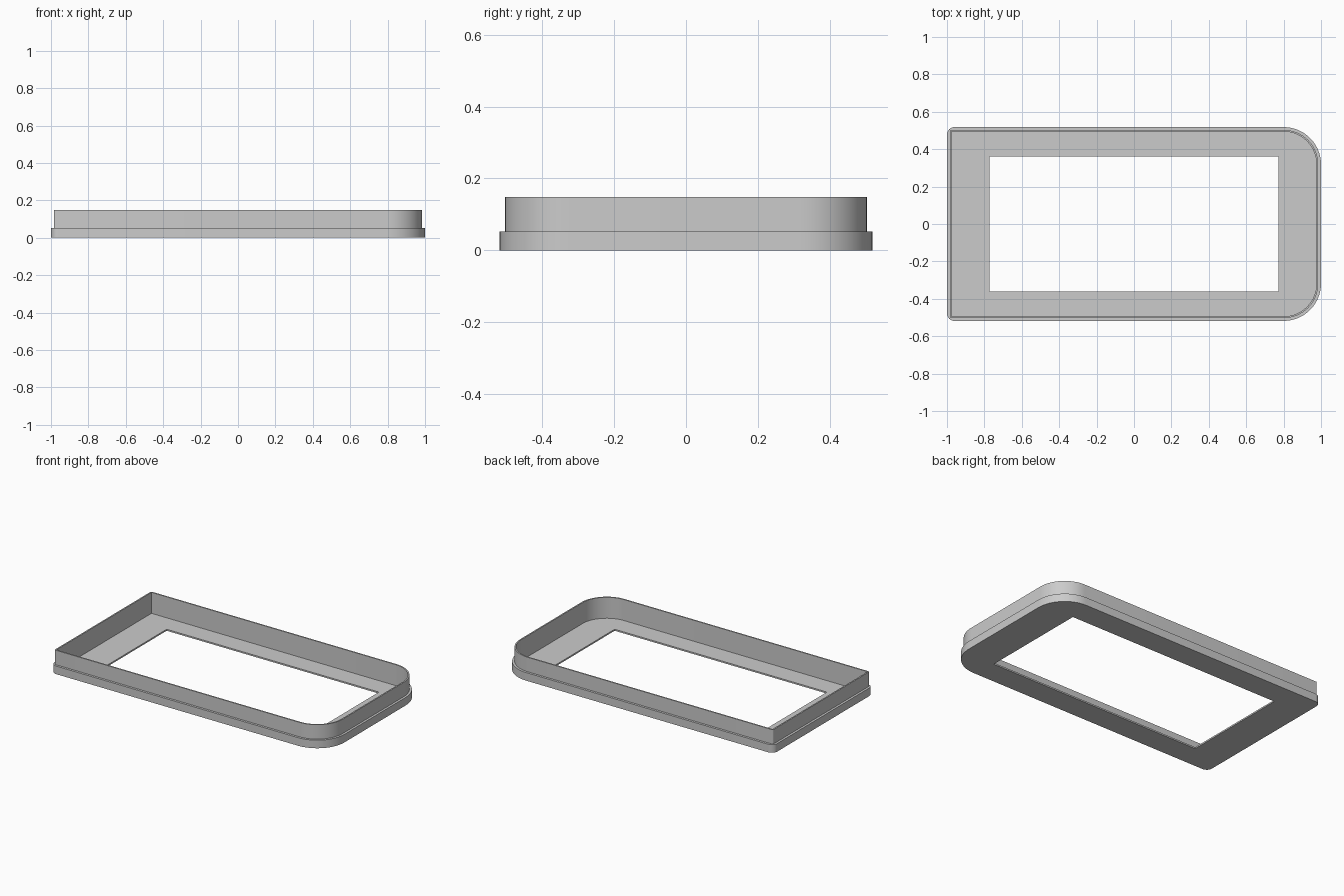
import bpy
import bmesh
import math

cube = bpy.data.objects.get("Cube")
if cube:
    bpy.data.objects.remove(cube)

grey = bpy.data.materials.new("plain grey")
grey.use_nodes = True
colour = (0.6, 0.6, 0.6, 1)
grey.diffuse_color = colour
grey.node_tree.nodes["Principled BSDF"].inputs["Base Color"].default_value = colour

HALF_X, HALF_Y = 1.0, 0.518
STEPS = 16


def outline(bm, hx, hy, z, r_right, r_left):
    """Rectangle with separately rounded right and left ends, anticlockwise."""
    verts = []
    for i, (sx, sy) in enumerate([(1, 1), (-1, 1), (-1, -1), (1, -1)]):
        r = r_right if sx > 0 else r_left
        for k in range(STEPS + 1):
            a = math.pi / 2 * (i + k / STEPS)
            verts.append(bm.verts.new((sx * (hx - r) + r * math.cos(a),
                                       sy * (hy - r) + r * math.sin(a), z)))
    return verts


def ring(bm, inset, z, r_left):
    return outline(bm, HALF_X - inset, HALF_Y - inset, z, 0.2 - inset, r_left)


bm = bmesh.new()
floor, ledge, top = 0.01, 0.053, 0.148
opening = (0.773, 0.362)

# Closed cross-section: base plate, stepped ledge, thin rim, recessed floor
loops = [
    outline(bm, *opening, 0, 0, 0),
    ring(bm, 0, 0, 0.04),
    ring(bm, 0, ledge, 0.04),
    ring(bm, 0.015, ledge, 0.01),
    ring(bm, 0.015, top, 0.01),
    ring(bm, 0.024, top, 0),
    ring(bm, 0.024, floor, 0),
    outline(bm, *opening, floor, 0, 0),
]
for a, b in zip(loops, loops[1:] + loops[:1]):
    for i in range(len(a)):
        j = (i + 1) % len(a)
        bm.faces.new((a[i], a[j], b[j], b[i]))
bmesh.ops.remove_doubles(bm, verts=bm.verts, dist=0.00001)
bmesh.ops.recalc_face_normals(bm, faces=bm.faces)

mesh = bpy.data.meshes.new("bezel_frame")
bm.to_mesh(mesh)
bm.free()
mesh.materials.append(grey)
frame = bpy.data.objects.new("bezel_frame", mesh)
bpy.context.collection.objects.link(frame)

# Smooth rounded ends, crisp edges
bpy.ops.object.select_all(action="DESELECT")
frame.select_set(True)
bpy.context.view_layer.objects.active = frame
bpy.ops.object.shade_smooth_by_angle(angle=math.radians(30))
